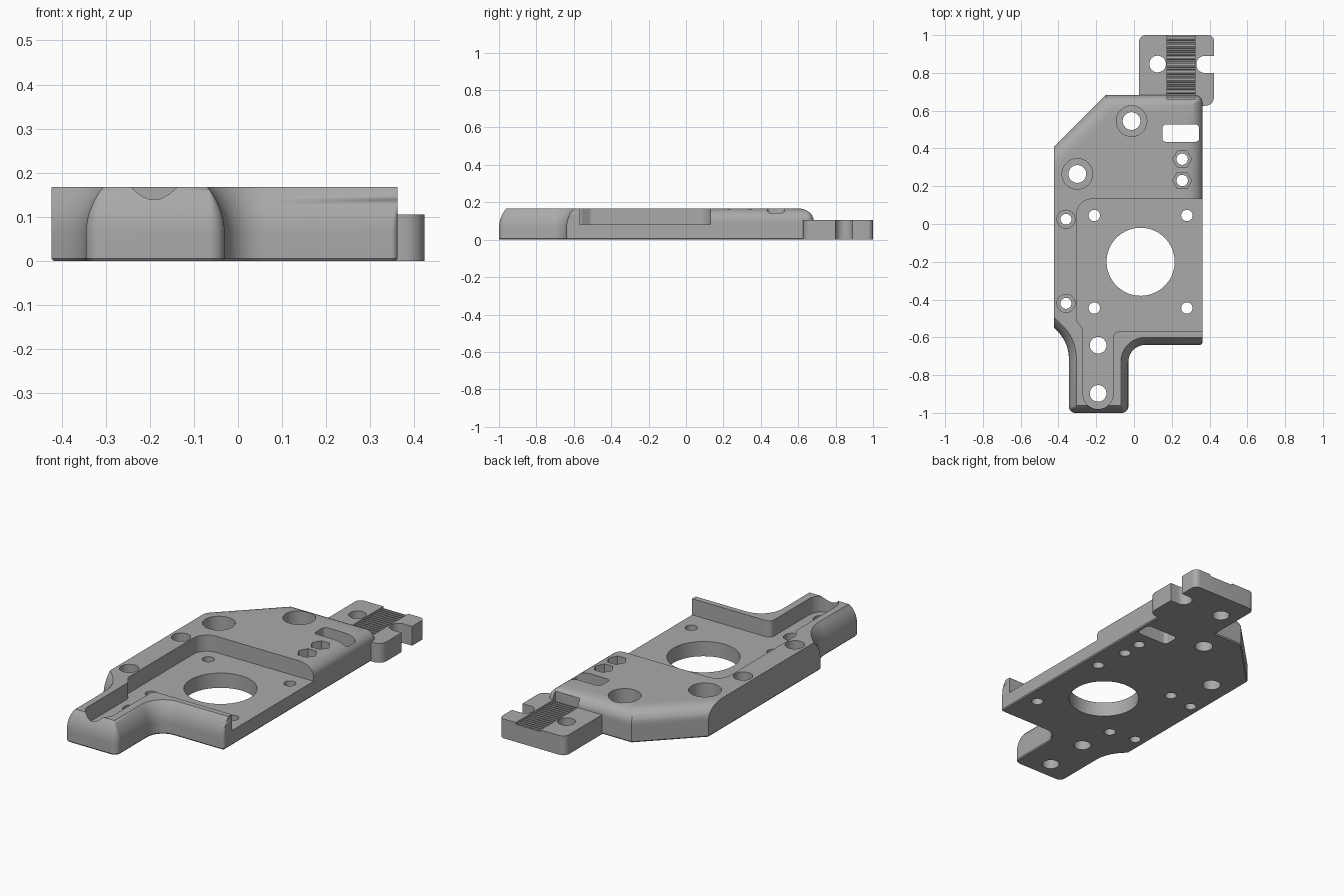
import bpy, bmesh, math
from mathutils import Vector, Matrix

cube = bpy.data.objects.get("Cube")
if cube:
    bpy.data.objects.remove(cube, do_unlink=True)

TOP, FLOOR, TONGUE = 0.168, 0.08, 0.105

grey = bpy.data.materials.new("machined grey")
grey.use_nodes = True
grey.diffuse_color = (0.4, 0.4, 0.4, 1)
grey.node_tree.nodes["Principled BSDF"].inputs["Base Color"].default_value = (0.4, 0.4, 0.4, 1)


def outline(corners, inset, steps=10):
    """Counter-clockwise rounded outline; inset(i) moves edge i inwards."""
    pts = [Vector(c[:2]) for c in corners]
    n = len(pts)
    result = []
    for i in range(n):
        e1 = (pts[i] - pts[i - 1]).normalized()
        e2 = (pts[(i + 1) % n] - pts[i]).normalized()
        n1, n2 = Vector((-e1.y, e1.x)), Vector((-e2.y, e2.x))
        d1, d2 = inset((i - 1) % n), inset(i)
        p = pts[i] + Matrix((n1, n2)).inverted() @ Vector((d1, d2))
        turn = math.atan2(e1.x * e2.y - e1.y * e2.x, e1.dot(e2))
        side = 1 if turn > 0 else -1
        r = corners[i][2]
        r = max(r - side * max(d1, d2), 0) if r else 0
        centre = p - e1 * r * math.tan(abs(turn) / 2) + n1 * r * side
        for k in range(steps + 1):
            spoke = Matrix.Rotation(turn * k / steps, 2) @ (-n1 * side * r)
            result.append(centre + spoke)
    return result


def loft(name, rings):
    """Closed solid through equal-length rings of 3D points."""
    bm = bmesh.new()
    loops = [[bm.verts.new(p) for p in ring] for ring in rings]
    for a, b in zip(loops, loops[1:]):
        for i in range(len(a)):
            j = (i + 1) % len(a)
            bm.faces.new((a[i], a[j], b[j], b[i]))
    bm.faces.new(loops[0][::-1])
    bm.faces.new(loops[-1])
    bmesh.ops.remove_doubles(bm, verts=bm.verts, dist=1e-5)
    bmesh.ops.recalc_face_normals(bm, faces=bm.faces)
    mesh = bpy.data.meshes.new(name)
    bm.to_mesh(mesh)
    bm.free()
    mesh.materials.append(grey)
    obj = bpy.data.objects.new(name, mesh)
    bpy.context.collection.objects.link(obj)
    return obj


def prism(name, corners, z0, z1):
    flat = outline(corners, lambda i: 0)
    return loft(name, [[(p.x, p.y, z) for p in flat] for z in (z0, z1)])


def box(x0, x1, y0, y1, r):
    return [(x0, y0, r), (x1, y0, r), (x1, y1, r), (x0, y1, r)]


def disc(name, x, y, r, z0=-0.1, sides=48):
    ring = [(x + r * math.cos(math.tau * k / sides), y + r * math.sin(math.tau * k / sides))
            for k in range(sides)]
    return loft(name, [[(px, py, z) for px, py in ring] for z in (z0, 0.3)])


def combine(target, other, operation):
    mod = target.modifiers.new(operation, "BOOLEAN")
    mod.operation, mod.solver, mod.object = operation, "EXACT", other
    bpy.ops.object.select_all(action="DESELECT")
    bpy.context.view_layer.objects.active = target
    target.select_set(True)
    bpy.ops.object.modifier_apply(modifier=mod.name)
    bpy.data.objects.remove(other, do_unlink=True)


def cut(target, cutter):
    combine(target, cutter, "DIFFERENCE")


# Body outline: x, y, corner radius, top rounding of the edge that follows
body_edges = [
    (-0.423, -0.55, 0, "front"), (-0.345, -0.628, 0.2, "front"),
    (-0.345, -1, 0.035, "front"), (-0.03, -1, 0.035, "front"),
    (-0.03, -0.64, 0.09, "front"), (0.362, -0.64, 0.015, "plain"),
    (0.362, -0.2, 0, "jog"), (0.3619, -0.2, 0, "back"),
    (0.3619, 0.682, 0.04, "back"), (-0.15, 0.682, 0, "back"),
    (-0.423, 0.409, 0, "plain")]


def rounding(kind, z):
    if kind == "jog":
        return 0
    if z == 0:
        return 0.005
    if kind == "front" and z > 0.06:
        return 0.166 - math.sqrt(0.166 ** 2 - (z - 0.06) ** 2)
    if kind == "back" and z > 0.103:
        return 0.085 * (1 - math.sqrt(max(0, 1 - ((z - 0.103) / 0.065) ** 2)))
    return 0


levels = [0, 0.006, 0.06, 0.075, 0.09, 0.103]
levels += [0.103 + 0.065 * math.sin(math.pi / 2 * k / 8) for k in range(1, 9)]
body = loft("mounting_plate", [
    [(p.x, p.y, z) for p in outline(body_edges, lambda i: rounding(body_edges[i][3], z))]
    for z in levels])

# Rear tongue with its side notch
tongue = prism("tongue", [(0.027, 0.56, 0), (0.3, 0.56, 0), (0.3, 0.626, 0),
                          (0.423, 0.626, 0.045), (0.423, 1, 0.03), (0.027, 1, 0.035)], 0, TONGUE)
cut(tongue, prism("notch", [(0.33, 0.8, 0.044), (0.6, 0.8, 0), (0.6, 0.89, 0),
                            (0.33, 0.89, 0.044)], -0.1, 0.3))
combine(body, tongue, "UNION")

# Toothed clamping groove across the tongue
profile = [(1.05, 0.3), (0.66, 0.3)]
teeth, pitch = 17, 0.02
for t in range(teeth):
    y = 0.66 + t * pitch
    profile += [(y, 0.082), (y + pitch * 0.45, 0.082), (y + pitch * 0.55, 0.096), (y + pitch * 0.9, 0.096)]
profile.append((1.05, 0.082))
cut(body, loft("groove", [[(x, y, z) for y, z in profile] for x in (0.174, 0.323)]))

# Recessed pocket running down the front leg
cut(body, prism("pocket", [
    (-0.304, -0.51, 0.03), (-0.27, -0.56, 0.03), (-0.27, -0.98, 0.0799),
    (-0.11, -0.98, 0.0799), (-0.11, -0.57, 0.03), (0.5, -0.57, 0),
    (0.5, 0.132, 0), (-0.304, 0.132, 0.08)], FLOOR, 0.3))

# Slot and through holes
cut(body, prism("slot", box(0.15, 0.345, 0.435, 0.527, 0.02), -0.1, 0.3))
cut(body, disc("motor_hole", 0.035, -0.2, 0.18, sides=96))
for x in (-0.21, 0.28):
    for y in (0.045, -0.445):
        cut(body, disc("screw_hole", x, y, 0.03))
for x, y in ((-0.19, -0.642), (-0.19, -0.897), (0.125, 0.847)):
    cut(body, disc("leg_hole", x, y, 0.044))

# Counterbored holes and hexagonal nut seats
for x, y, outer, inner, seat, sides in (
        (-0.3, 0.265, 0.081, 0.047, FLOOR, 48), (-0.013, 0.545, 0.081, 0.047, FLOOR, 48),
        (-0.36, 0.025, 0.048, 0.029, 0.1, 48), (-0.36, -0.42, 0.048, 0.029, 0.1, 48),
        (0.255, 0.343, 0.05, 0.03, 0.1, 6), (0.255, 0.23, 0.05, 0.03, 0.1, 6)):
    cut(body, disc("seat", x, y, outer, seat, sides))
    cut(body, disc("bore", x, y, inner))

bpy.ops.object.select_all(action="DESELECT")
body.select_set(True)
bpy.context.view_layer.objects.active = body
bpy.ops.object.shade_smooth_by_angle(angle=math.radians(30))
